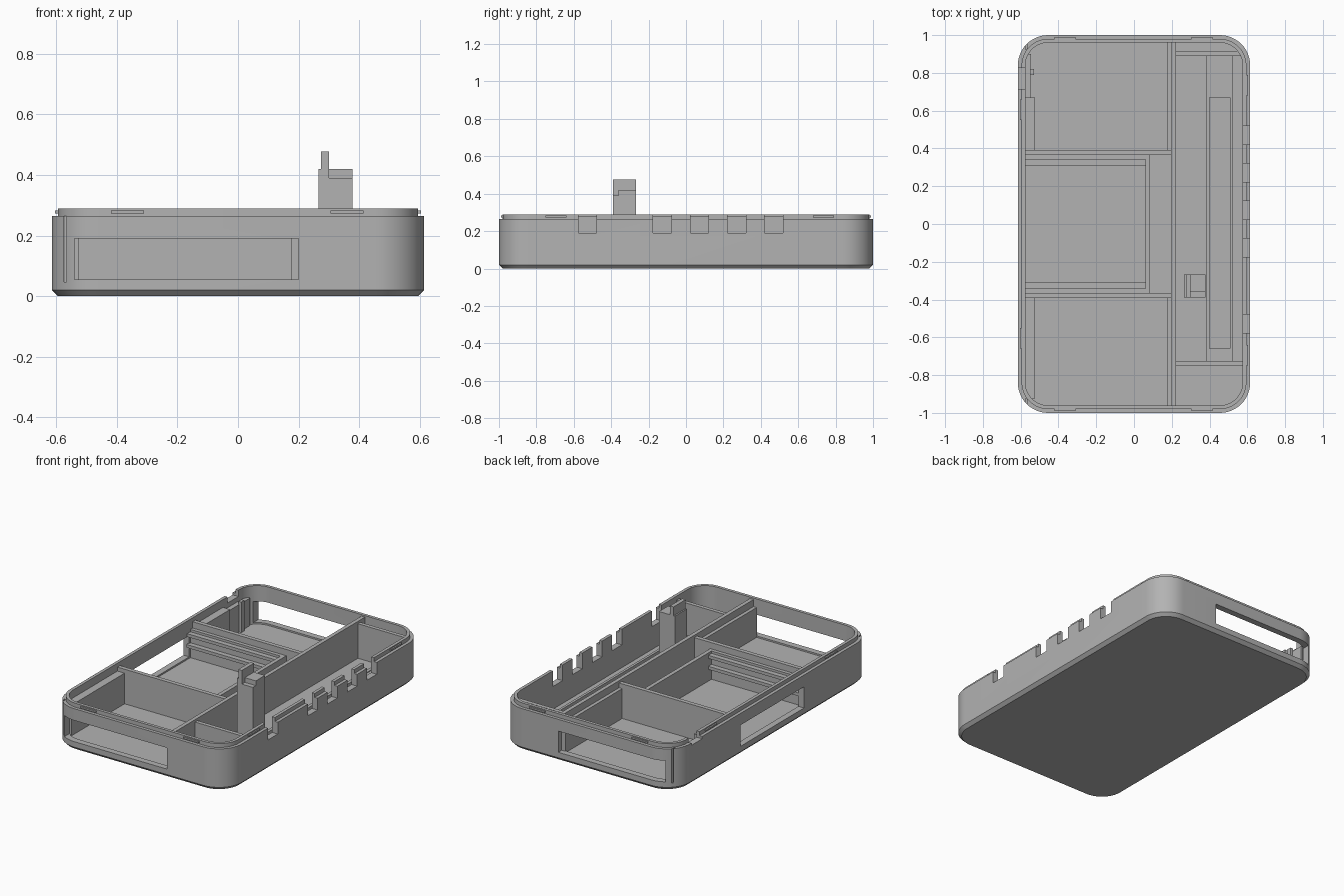
import bpy, bmesh, math

cube = bpy.data.objects.get("Cube")
if cube:
    bpy.data.objects.remove(cube, do_unlink=True)

grey = bpy.data.materials.new("plain grey")
grey.use_nodes = True
grey.diffuse_color = (0.45, 0.45, 0.45, 1)
grey.node_tree.nodes["Principled BSDF"].inputs["Base Color"].default_value = grey.diffuse_color

HX, HY, R = 0.615, 1.0, 0.16
FLOOR, RIM, TOP = 0.045, 0.265, 0.29


def finish(name, bm):
    bmesh.ops.recalc_face_normals(bm, faces=bm.faces)
    mesh = bpy.data.meshes.new(name)
    bm.to_mesh(mesh)
    bm.free()
    mesh.materials.append(grey)
    ob = bpy.data.objects.new(name, mesh)
    bpy.context.collection.objects.link(ob)
    return ob


def boxes(name, *spans):
    """One object from boxes given as (x0, x1, y0, y1, z0, z1)."""
    bm = bmesh.new()
    for x0, x1, y0, y1, z0, z1 in spans:
        made = bmesh.ops.create_cube(bm, size=1)["verts"]
        for v in made:
            v.co.x = x1 if v.co.x > 0 else x0
            v.co.y = y1 if v.co.y > 0 else y0
            v.co.z = z1 if v.co.z > 0 else z0
    return finish(name, bm)


def ring(bm, inset, z, steps=12):
    """Rounded rectangle of vertices, inset from the outer outline."""
    r, verts = R - inset, []
    for q, (sx, sy) in enumerate([(1, 1), (-1, 1), (-1, -1), (1, -1)]):
        for i in range(steps + 1):
            a = math.pi / 2 * (q + i / steps)
            verts.append(bm.verts.new((sx * (HX - R) + r * math.cos(a),
                                       sy * (HY - R) + r * math.sin(a), z)))
    return verts


# Tray shell: chamfered base, outer wall, stepped lip and open cavity
bm = bmesh.new()
profile = [(0.02, 0), (0, 0.02), (0, RIM), (0.02, RIM),
           (0.02, TOP), (0.04, TOP), (0.04, FLOOR)]
rings = [ring(bm, inset, z) for inset, z in profile]
for a, b in zip(rings, rings[1:]):
    for i in range(len(a)):
        j = (i + 1) % len(a)
        bm.faces.new((a[i], a[j], b[j], b[i]))
bm.faces.new(rings[0])
bm.faces.new(rings[-1])
tray = finish("tray_shell", bm)

# Openings: end windows, corner slits, side window, port notch, cable notches
cuts = []
for s in (-1, 1):
    y0, y1 = sorted((s * 0.9, s * 1.1))
    cuts.append((-0.54, 0.2, y0, y1, 0.055, 0.19))
    y0, y1 = sorted((s * 0.925, s * 1.1))
    cuts.append((-0.575, -0.567, y0, y1, FLOOR + 0.002, RIM))
cuts.append((-0.7, -0.55, -0.31, 0.33, 0.055, 0.19))
cuts.append((-0.7, -0.55, 0.715, 0.825, 0.25, 0.4))
for y in (-0.527, -0.127, 0.072, 0.272, 0.47):
    cuts.append((0.55, 0.7, y - 0.049, y + 0.049, 0.19, 0.4))
cutter = boxes("opening_cutter", *cuts)
cutter.hide_render = True
mod = tray.modifiers.new("openings", "BOOLEAN")
mod.operation = "DIFFERENCE"
mod.solver = "EXACT"
mod.object = cutter
bpy.context.view_layer.objects.active = tray
tray.select_set(True)
bpy.ops.object.modifier_apply(modifier=mod.name)
bpy.data.objects.remove(cutter, do_unlink=True)
bpy.ops.object.shade_smooth_by_angle(angle=math.radians(25))

# Long divider and the side channel's end walls
boxes("long_divider", (0.197, 0.222, -0.965, 0.965, FLOOR, 0.28))
boxes("channel_end_walls",
      (0.222, 0.58, 0.89, 0.915, FLOOR, RIM),
      (0.222, 0.58, -0.75, -0.725, FLOOR, RIM))

# Cross walls, with the inner bay, its guide rails and shelves
for s, side in ((1, "back"), (-1, "front")):
    def span(x0, x1, a, b, z0, z1):
        y0, y1 = sorted((s * a, s * b))
        return (x0, x1, y0, y1, z0, z1)
    boxes(side + "_cross_wall", span(-0.58, 0.2, 0.365, 0.392, FLOOR, RIM))
    boxes(side + "_bay_wall", span(-0.58, 0.085, 0.342, 0.365, FLOOR, 0.225))
    boxes(side + "_bay_rails",
          span(-0.58, 0.06, 0.31, 0.342, 0.12, 0.14),
          span(-0.58, 0.06, 0.31, 0.342, 0.19, 0.21))
    boxes(side + "_divider_ledge", span(0.175, 0.197, 0.392, 0.965, FLOOR, 0.235))
    end = 0.67 if s > 0 else 0.925
    boxes(side + "_left_rail", span(-0.58, -0.525, 0.392, end, FLOOR, 0.24))
boxes("bay_end_wall", (0.06, 0.085, -0.342, 0.342, FLOOR, 0.225))
boxes("port_support", (-0.58, -0.545, 0.67, 0.9, FLOOR, 0.22),
      (-0.55, -0.53, 0.79, 0.82, FLOOR, 0.24))

# Low rails along the channel floor
boxes("channel_floor_rails",
      (0.38, 0.40, -0.725, 0.89, 0.04, 0.065),
      (0.508, 0.524, -0.725, 0.89, 0.04, 0.065),
      (0.40, 0.508, 0.67, 0.89, 0.04, 0.06),
      (0.40, 0.508, -0.725, -0.66, 0.04, 0.06))

# Stepped post with a thin fin
boxes("post",
      (0.266, 0.30, -0.39, -0.268, 0.04, 0.42),
      (0.30, 0.378, -0.36, -0.268, 0.04, 0.42),
      (0.30, 0.378, -0.39, -0.36, 0.04, 0.39),
      (0.275, 0.30, -0.39, -0.268, 0.41, 0.477))

# Snap ridges around the lip
ridges = []
for s in (-1, 1):
    for x in (-0.365, 0.36):
        ridges.append((x - 0.055, x + 0.055, s * 0.98 - 0.009, s * 0.98 + 0.009, 0.273, 0.283))
    for x, y in ((0.595, 0.02 + s * 0.715), (-0.595, s * 0.605)):
        ridges.append((x - 0.009, x + 0.009, y - 0.055, y + 0.055, 0.273, 0.283))
boxes("snap_ridges", *ridges)
